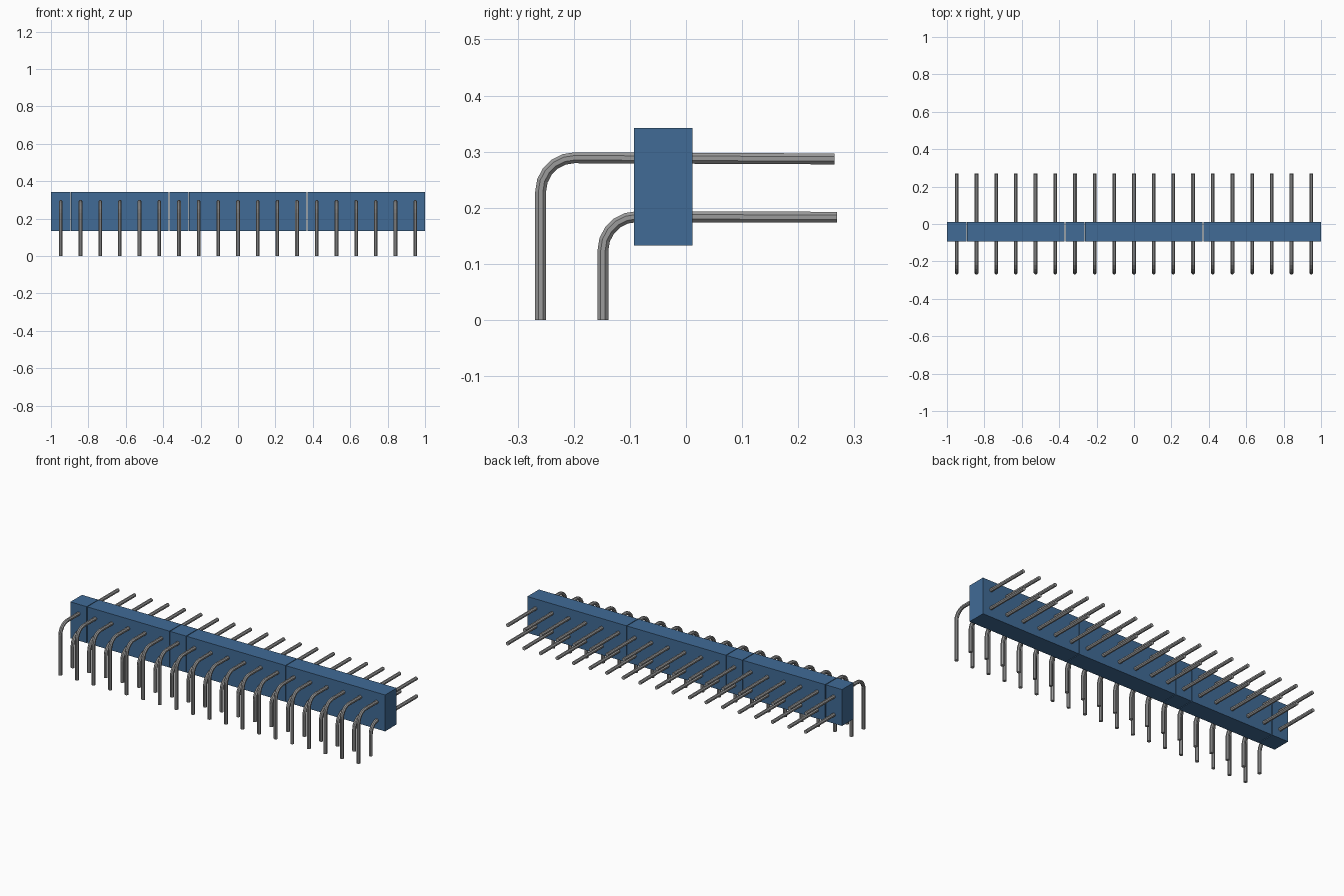
import bpy
import bmesh
import math
from mathutils import Vector

cube = bpy.data.objects.get("Cube")
if cube:
    bpy.data.objects.remove(cube, do_unlink=True)

COLUMNS = 19
PITCH = 2 / COLUMNS
PIN_R = 0.0105
SIDES = 8


def material(name, rgb):
    m = bpy.data.materials.new(name)
    m.use_nodes = True
    m.diffuse_color = (*rgb, 1)
    m.node_tree.nodes["Principled BSDF"].inputs["Base Color"].default_value = (*rgb, 1)
    return m


blue = material("blue plastic", (0.052, 0.147, 0.305))
metal = material("grey metal", (0.33, 0.33, 0.33))


def mesh_from(bm, name, mat):
    bmesh.ops.recalc_face_normals(bm, faces=bm.faces)
    mesh = bpy.data.meshes.new(name)
    bm.to_mesh(mesh)
    bm.free()
    mesh.materials.append(mat)
    return mesh


def place(name, mesh, x=0):
    ob = bpy.data.objects.new(name, mesh)
    ob.location.x = x
    bpy.context.collection.objects.link(ob)


def box(name, lo, hi, mat):
    bm = bmesh.new()
    bmesh.ops.create_cube(bm, size=1)
    lo, hi = Vector(lo), Vector(hi)
    for v in bm.verts:
        v.co = (lo + hi) / 2 + v.co * (hi - lo)
    place(name, mesh_from(bm, name, mat))


def bent_pin(name, leg_y, top_z, tip_y, tip_drop, bend=0.06, steps=5):
    """Round wire: vertical leg, quarter bend, horizontal run to the back."""
    path = [(leg_y, 0, 0)]
    for i in range(steps + 1):
        a = math.pi / 2 * i / steps
        path.append((leg_y + bend * (1 - math.cos(a)),
                     top_z - bend * (1 - math.sin(a)), a))
    path.append((tip_y, top_z - tip_drop, math.pi / 2))

    bm = bmesh.new()
    rings = []
    for y, z, a in path:
        ring = []
        for k in range(SIDES):
            t = 2 * math.pi * (k + 0.5) / SIDES
            out = PIN_R * math.sin(t)
            ring.append(bm.verts.new((PIN_R * math.cos(t),
                                      y - out * math.cos(a),
                                      z + out * math.sin(a))))
        rings.append(ring)
    for r0, r1 in zip(rings, rings[1:]):
        for k in range(SIDES):
            n = (k + 1) % SIDES
            bm.faces.new((r0[k], r0[n], r1[n], r1[k]))
    bm.faces.new(rings[0])
    bm.faces.new(rings[-1])
    return mesh_from(bm, name, metal)


# Insulating housing, split into blocks of whole columns
start = 0
for i, count in enumerate((1, 5, 1, 6, 6)):
    x0 = -1 + start * PITCH
    x1 = x0 + count * PITCH
    g0 = 0.002 if start else 0
    g1 = 0.002 if start + count < COLUMNS else 0
    box(f"housing_block_{i + 1}", (x0 + g0, -0.093, 0.133),
        (x1 - g1, 0.012, 0.342), blue)
    start += count

# Two rows of right-angle pins
upper = bent_pin("upper_pin", -0.259, 0.289, 0.265, 0.002)
lower = bent_pin("lower_pin", -0.148, 0.184, 0.269, 0.001)
for i in range(COLUMNS):
    x = -1 + (i + 0.5) * PITCH
    place(f"upper_pin_{i + 1}", upper, x)
    place(f"lower_pin_{i + 1}", lower, x)
